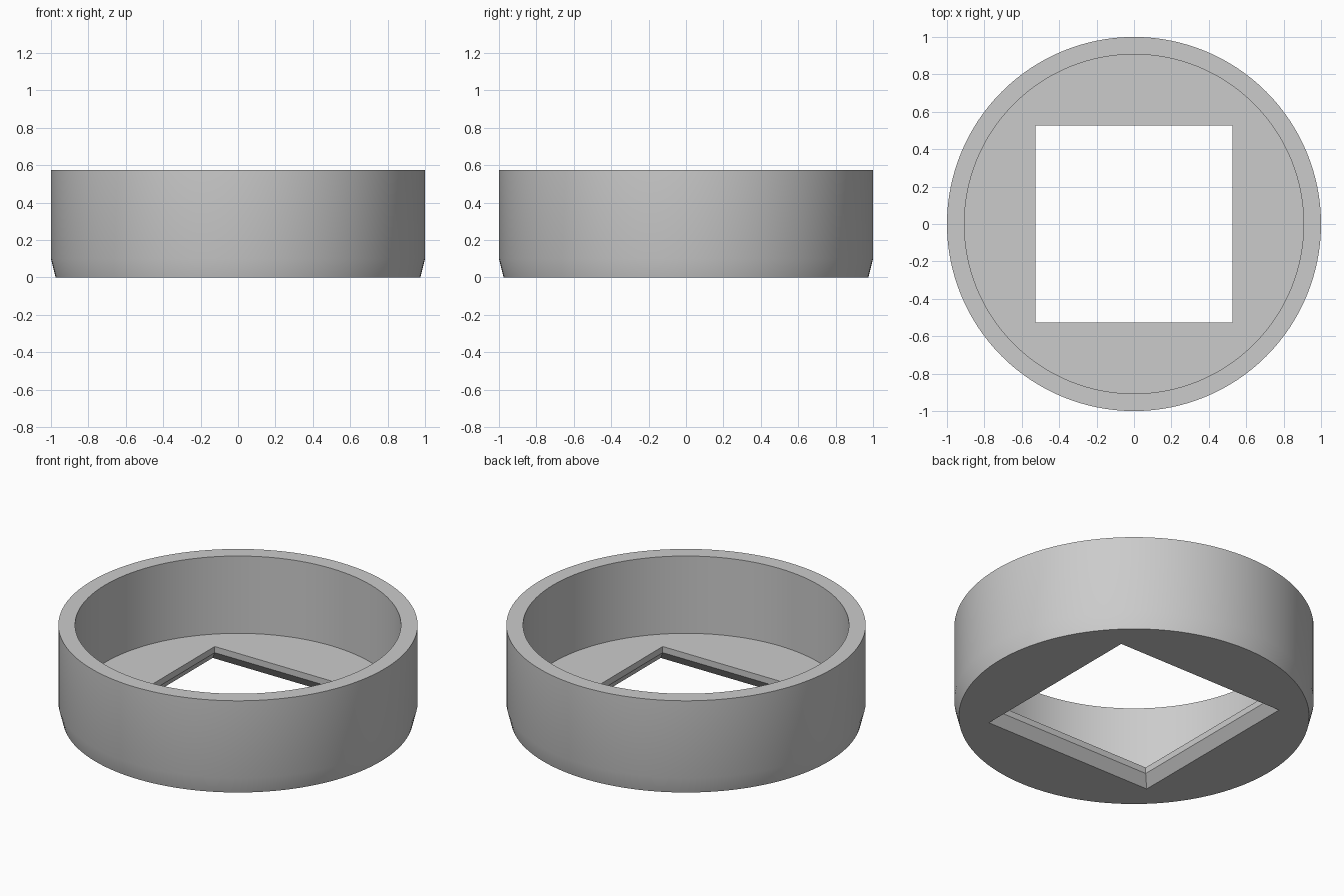
import bpy, bmesh, math

cube = bpy.data.objects.get("Cube")
if cube:
    bpy.data.objects.remove(cube, do_unlink=True)

SEGMENTS = 128  # multiple of 8, so the square rings get true corners

# Single plain colour
grey = bpy.data.materials.new("plain_grey")
grey.use_nodes = True
colour = (0.6, 0.6, 0.6, 1)
grey.diffuse_color = colour
grey.node_tree.nodes["Principled BSDF"].inputs["Base Color"].default_value = colour


def ring(bm, size, z, square=False):
    """Ring of vertices: circle of radius size, or square of half-width size."""
    verts = []
    for i in range(SEGMENTS):
        a = math.tau * i / SEGMENTS
        c, s = math.cos(a), math.sin(a)
        r = size / max(abs(c), abs(s)) if square else size
        verts.append(bm.verts.new((r * c, r * s, z)))
    return verts


bm = bmesh.new()
rings = [
    ring(bm, 0.975, 0),             # underside rim
    ring(bm, 1, 0.1),               # top of the outer chamfer
    ring(bm, 1, 0.575),             # outer lip
    ring(bm, 0.907, 0.575),         # inner lip
    ring(bm, 0.907, 0.1),           # recessed floor edge
    ring(bm, 0.527, 0.1, True),     # square opening
    ring(bm, 0.527, 0.062, True),   # start of the flare
    ring(bm, 0.573, 0, True),       # wide underside opening
]

# Join the rings into one closed shell
for lower, upper in zip(rings, rings[1:] + rings[:1]):
    for i in range(SEGMENTS):
        j = (i + 1) % SEGMENTS
        bm.faces.new((lower[i], lower[j], upper[j], upper[i]))
bmesh.ops.recalc_face_normals(bm, faces=bm.faces)

mesh = bpy.data.meshes.new("round_housing")
bm.to_mesh(mesh)
bm.free()
mesh.materials.append(grey)
housing = bpy.data.objects.new("round_housing", mesh)
bpy.context.collection.objects.link(housing)

# Smooth round walls, crisp rims and corners
bpy.ops.object.select_all(action='DESELECT')
bpy.context.view_layer.objects.active = housing
housing.select_set(True)
bpy.ops.object.shade_smooth_by_angle(angle=math.radians(30))
